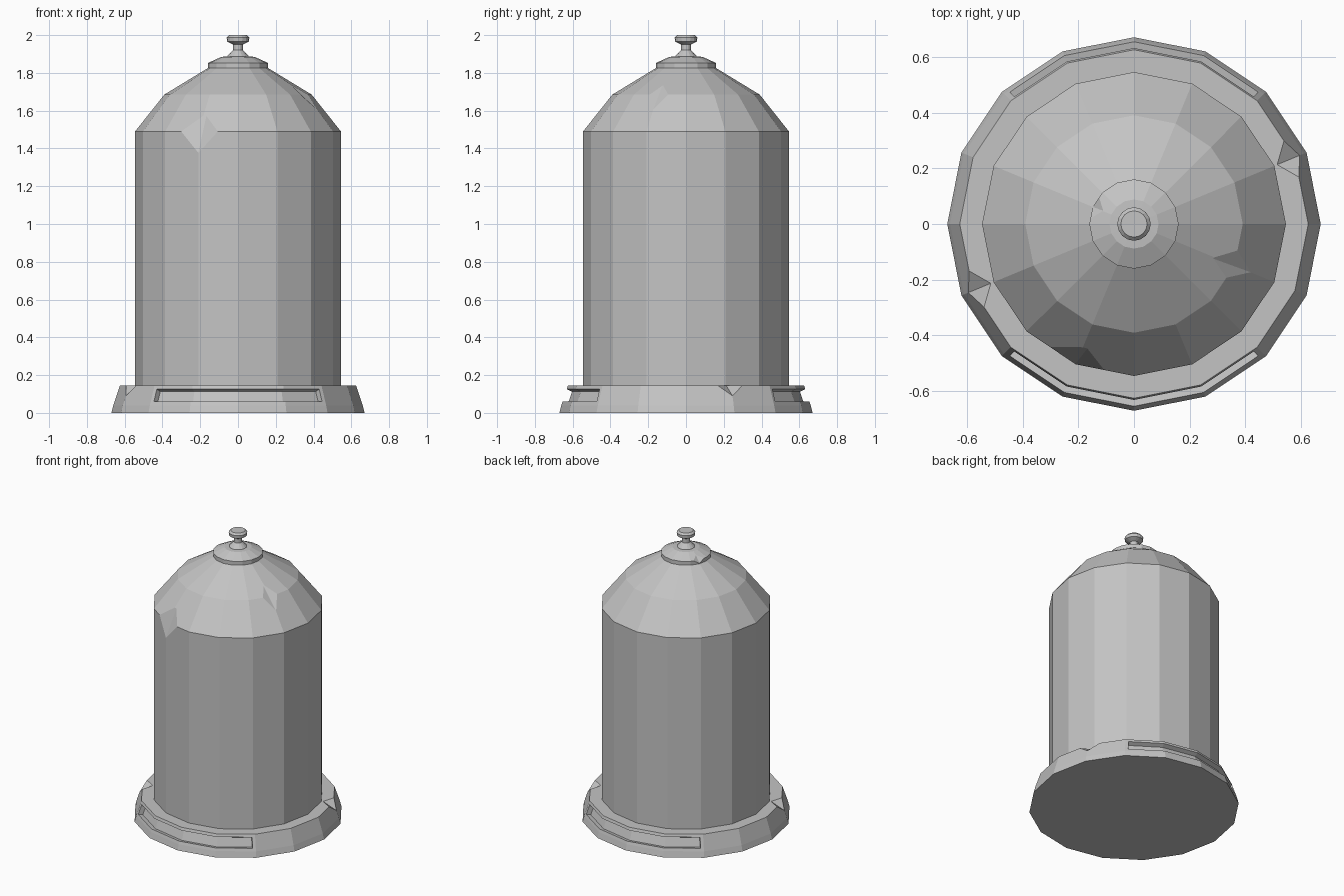
import bpy, bmesh
from math import sin, cos, pi, atan2, radians
from mathutils import Vector

cube = bpy.data.objects.get("Cube")
if cube:
    bpy.data.objects.remove(cube, do_unlink=True)

SIDES = 16

# One plain grey metal
metal = bpy.data.materials.new("grey metal")
metal.use_nodes = True
GREY = (0.55, 0.55, 0.55, 1)
metal.diffuse_color = GREY
shader = next(n for n in metal.node_tree.nodes if n.type == 'BSDF_PRINCIPLED')
shader.inputs["Base Color"].default_value = GREY
shader.inputs["Roughness"].default_value = 0.6


def polar(r, degrees, z):
    a = radians(degrees)
    return Vector((r * cos(a), r * sin(a), z))


def make_object(name, bm):
    bmesh.ops.recalc_face_normals(bm, faces=bm.faces[:])
    mesh = bpy.data.meshes.new(name)
    bm.to_mesh(mesh)
    bm.free()
    mesh.materials.append(metal)
    obj = bpy.data.objects.new(name, mesh)
    bpy.context.collection.objects.link(obj)
    return obj


def lathe(profile):
    """Closed solid of revolution from (radius, height) points."""
    bm = bmesh.new()
    rings = [[bm.verts.new(polar(r, 360 * i / SIDES, z)) for i in range(SIDES)]
             for r, z in profile]
    for low, high in zip(rings, rings[1:]):
        for i in range(SIDES):
            j = (i + 1) % SIDES
            bm.faces.new((low[i], low[j], high[j], high[i]))
    bm.faces.new(rings[0][::-1])
    bm.faces.new(rings[-1])
    bmesh.ops.recalc_face_normals(bm, faces=bm.faces[:])
    return bm


def chip(obj, corner, top, bottom, left, right):
    """Knock a corner off: the valley runs top to bottom."""
    a, b, c, d, e = map(Vector, (top, bottom, left, right, corner))
    centre = (a + b + c + d) / 4
    bm = bmesh.new()
    for p in (a + (a - b) * 0.2, b + (b - a) * 0.2,
              c + (c * 2 - a - b) * 0.1, d + (d * 2 - a - b) * 0.1,
              e + (e - centre) * 0.8):
        bm.verts.new(p)
    bmesh.ops.convex_hull(bm, input=bm.verts[:])
    cutter = make_object("chip_cutter", bm)
    cutter.hide_render = True
    mod = obj.modifiers.new("chip", 'BOOLEAN')
    mod.operation = 'DIFFERENCE'
    mod.solver = 'EXACT'
    mod.object = cutter
    bpy.context.view_layer.objects.active = obj
    bpy.ops.object.modifier_apply(modifier=mod.name)
    bpy.data.objects.remove(cutter, do_unlink=True)


# Base ring with a recessed slot across the front and the back
bm = lathe([(0.67, 0), (0.66, 0.04), (0.625, 0.145)])
for side in (-1, 1):
    slot = []
    for f in bm.faces:
        c = f.calc_center_median()
        if 0.06 < c.z < 0.14 and len(f.verts) == 4 and abs(atan2(c.x, c.y * side)) < pi / 4:
            slot.append(f)
    bmesh.ops.inset_region(bm, faces=slot, thickness=0.02, use_even_offset=True)
    bmesh.ops.inset_region(bm, faces=slot, thickness=0.004, depth=-0.03,
                           use_even_offset=True)
base = make_object("base", bm)

# Notches in opposite corners of the base
for turn in (0, 180):
    chip(base, polar(0.625, 22.5 + turn, 0.145), polar(0.556, 22.5 + turn, 0.145),
         polar(0.652, 22.5 + turn, 0.085), polar(0.615, 29 + turn, 0.145),
         polar(0.614, 16 + turn, 0.145))

# Body with its faceted dome
body = make_object("body", lathe([(0.545, 0.13), (0.545, 1.49), (0.39, 1.685), (0.16, 1.825)]))
chip(body, polar(0.545, 247.5, 1.49), (-0.17, -0.45, 1.56), (-0.209, -0.5, 1.385),
     (-0.3, -0.442, 1.49), (-0.105, -0.525, 1.49))
chip(body, polar(0.39, 337.5, 1.685), (0.30, -0.13, 1.718), (0.41, -0.17, 1.614),
     (0.375, -0.09, 1.685), (0.33, -0.21, 1.685))

# Cap on the dome, with one chipped corner
cap = make_object("cap", lathe([(0.16, 1.82), (0.16, 1.852), (0.088, 1.885), (0.05, 1.887)]))
chip(cap, polar(0.16, 157.5, 1.852), (-0.105, 0.046, 1.876), (-0.148, 0.061, 1.828),
     (-0.125, 0.098, 1.852), (-0.156, 0.02, 1.852))

# Knob on a waisted stem
make_object("knob", lathe([(0.06, 1.88), (0.055, 1.89), (0.027, 1.92), (0.027, 1.95),
                           (0.058, 1.966), (0.06, 1.987), (0.047, 2.0)]))
